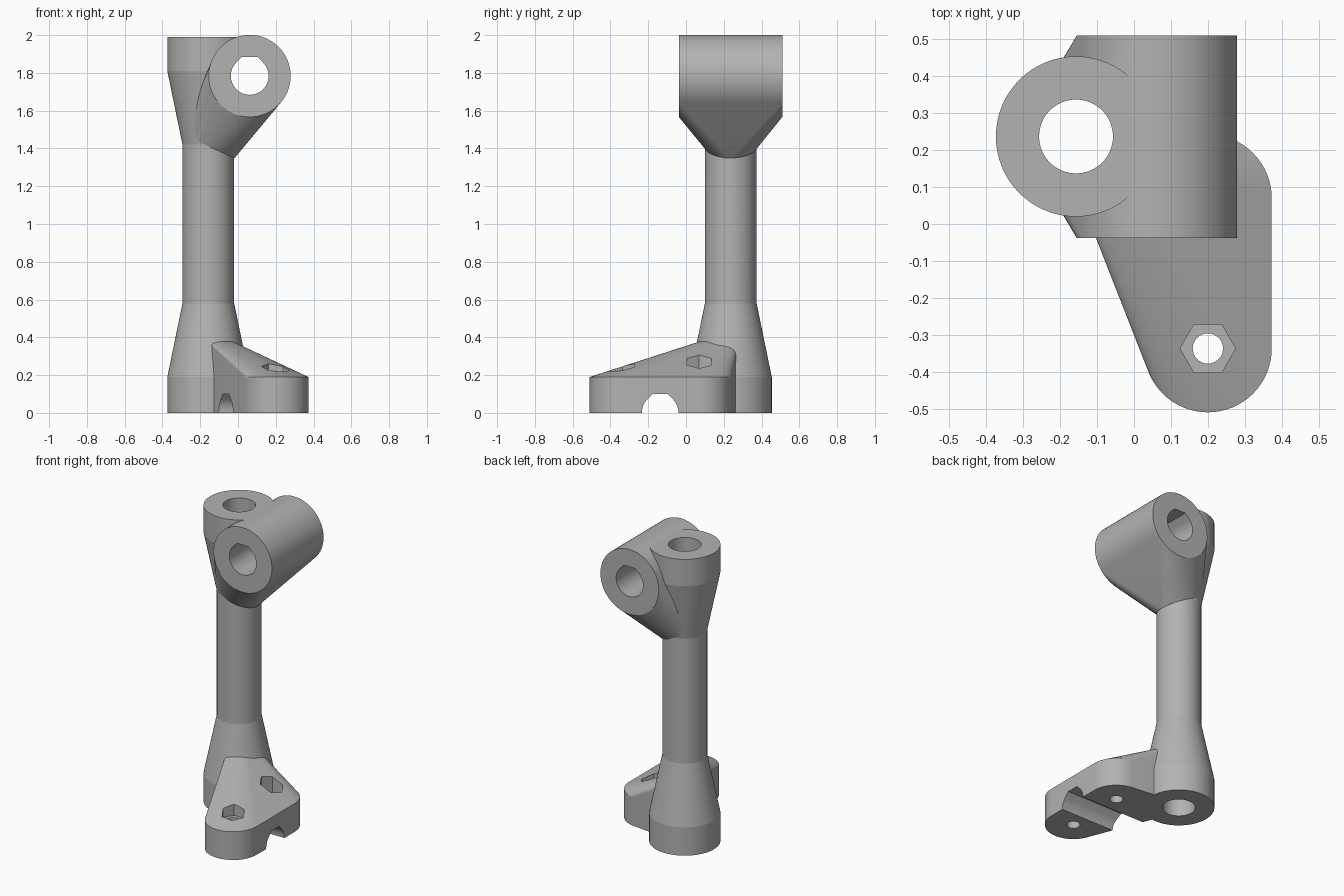
import bpy, bmesh
from math import pi, sin, cos, radians
from mathutils import Matrix, Vector

cube = bpy.data.objects.get("Cube")
if cube:
    bpy.data.objects.remove(cube, do_unlink=True)

SEG = 64
POST = (-0.157, 0.237)                    # post axis
PADS = [(0.2, -0.337), (0.2, 0.07)]       # foot screw positions
R_TUBE, R_BORE, R_SHAFT, R_PAD = 0.217, 0.1, 0.137, 0.173
SLEEVE_X, SLEEVE_Z = 0.062, 1.784

grey = bpy.data.materials.new("plain_grey")
grey.use_nodes = True
grey.diffuse_color = (0.45, 0.45, 0.45, 1)
grey.node_tree.nodes["Principled BSDF"].inputs["Base Color"].default_value = (0.45, 0.45, 0.45, 1)


def finish(name, bm):
    bmesh.ops.recalc_face_normals(bm, faces=bm.faces)
    mesh = bpy.data.meshes.new(name)
    bm.to_mesh(mesh)
    bm.free()
    mesh.materials.append(grey)
    ob = bpy.data.objects.new(name, mesh)
    bpy.context.collection.objects.link(ob)
    return ob


def circle(x, y, z, r, n=SEG):
    return [Vector((x + r * cos(2 * pi * i / n), y + r * sin(2 * pi * i / n), z)) for i in range(n)]


def loft(name, rings):
    """Closed solid through rings of equal point count."""
    bm = bmesh.new()
    loops = [[bm.verts.new(p) for p in ring] for ring in rings]
    for a, b in zip(loops, loops[1:]):
        for i in range(len(a)):
            j = (i + 1) % len(a)
            bm.faces.new((a[i], a[j], b[j], b[i]))
    bm.faces.new(loops[0])
    bm.faces.new(loops[-1])
    return finish(name, bm)


def hull(name, points):
    bm = bmesh.new()
    for p in points:
        bm.verts.new(p)
    bmesh.ops.convex_hull(bm, input=bm.verts[:])
    loose = [v for v in bm.verts if not v.link_faces]
    bmesh.ops.delete(bm, geom=loose, context='VERTS')
    bmesh.ops.dissolve_limit(bm, angle_limit=radians(0.1), verts=bm.verts[:], edges=bm.edges[:])
    return finish(name, bm)


def rod(name, x, y, z0, z1, r, n=SEG):
    return loft(name, [circle(x, y, z0, r, n), circle(x, y, z1, r, n)])


def flat_top_bore(r):
    """Round bore outline whose roof runs up at 45 degrees to a flat."""
    n = 48
    pts = [(r * cos(a), r * sin(a)) for a in (radians(135 + 270 * i / n) for i in range(n + 1))]
    w = r * (2 ** 0.5 - 1)
    return pts + [(w, r), (-w, r)]


def combine(target, tool, operation):
    mod = target.modifiers.new("join", 'BOOLEAN')
    mod.operation, mod.solver, mod.object = operation, 'EXACT', tool
    bpy.context.view_layer.update()
    deps = bpy.context.evaluated_depsgraph_get()
    mesh = bpy.data.meshes.new_from_object(target.evaluated_get(deps))
    target.modifiers.clear()
    target.data = mesh
    bpy.data.objects.remove(tool, do_unlink=True)


# Post: slim shaft flaring at both ends
profile = [(R_TUBE, 0), (R_TUBE, 0.19), (R_SHAFT, 0.58), (R_SHAFT, 1.42), (R_TUBE, 1.81), (R_TUBE, 1.99)]
post = loft("clamp_post", [circle(*POST, z, r) for r, z in profile])

# Horizontal sleeve with a tapering web down to the shaft
sleeve_pts = [Vector((SLEEVE_X + p.x, y, SLEEVE_Z + p.y))
              for y in (-0.038, 0.51) for p in circle(0, 0, 0, R_TUBE)]
for p in circle(*POST, 0, R_SHAFT + 0.002):
    p.z = 1.35 - 0.45 * (p.x + 0.02)
    sleeve_pts.append(p)
sleeve = hull("sleeve", sleeve_pts)

# Foot: two round pads rising in a wedge to the post
foot_pts = [p for x, y in PADS for z in (0, 0.19) for p in circle(x, y, z, R_PAD)]
foot_pts += [p for z in (0, 0.415) for p in circle(*POST, z, 0.05)]
foot = hull("foot", foot_pts)

for part in (sleeve, foot):
    combine(post, part, 'UNION')

# Bores, screw holes, nut pockets and the channel under the foot
outline = flat_top_bore(R_BORE)
cutters = [
    rod("post_bore", *POST, -0.1, 2.1, R_BORE),
    loft("sleeve_bore", [[(SLEEVE_X + u, y, SLEEVE_Z + v) for u, v in outline] for y in (-0.2, 0.7)]),
    loft("foot_channel", [[(x, -0.137 + u * 0.97, v) for u, v in outline] for x in (-0.4, 0.6)]),
]
for x, y in PADS:
    cutters.append(rod("screw_hole", x, y, -0.1, 0.45, 0.041, 32))
    cutters.append(rod("nut_pocket", x, y, 0.185, 0.46, 0.075, 6))
for tool in cutters:
    combine(post, tool, 'DIFFERENCE')

# Smooth the round walls, keep the ridges crisp
bpy.ops.object.select_all(action='DESELECT')
post.select_set(True)
bpy.context.view_layer.objects.active = post
bpy.ops.object.shade_smooth_by_angle(angle=radians(10))
